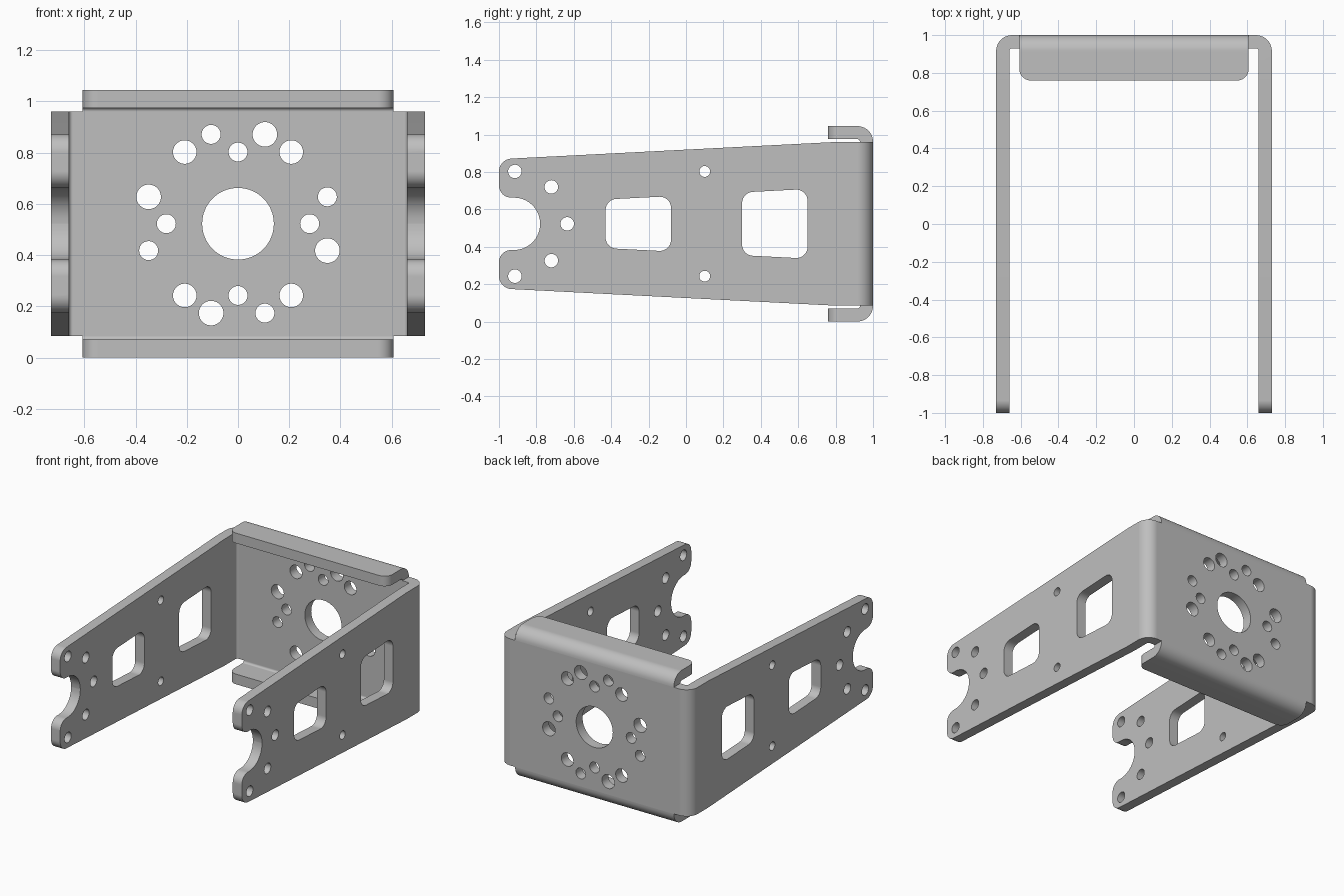
import bpy, bmesh, math
from mathutils import Vector

if "Cube" in bpy.data.objects:
    bpy.data.objects.remove(bpy.data.objects["Cube"], do_unlink=True)

HEIGHT, MID = 1.045, 0.5225
HALF_W, THICK, BEND = 0.73, 0.07, 0.085

grey = bpy.data.materials.new("bare metal grey")
grey.use_nodes = True
grey.diffuse_color = (0.52, 0.52, 0.52, 1)
grey.node_tree.nodes["Principled BSDF"].inputs["Base Color"].default_value = grey.diffuse_color


def rounded(corners, segs=10):
    """Outline from (u, v, radius) corners, each filleted by its radius."""
    out = []
    for i, (u, v, r) in enumerate(corners):
        p = Vector((u, v))
        if r == 0:
            out.append(p)
            continue
        a = (Vector(corners[i - 1][:2]) - p).normalized()
        b = (Vector(corners[(i + 1) % len(corners)][:2]) - p).normalized()
        half = a.angle(b) / 2
        centre = p + (a + b).normalized() * r / math.sin(half)
        start = p + a * r / math.tan(half) - centre
        end = p + b * r / math.tan(half) - centre
        sweep = math.pi - 2 * half
        for k in range(segs + 1):
            t = k / segs
            out.append(centre + (start * math.sin((1 - t) * sweep)
                                 + end * math.sin(t * sweep)) / math.sin(sweep))
    return out


def circle(u, v, r, n=40):
    return [Vector((u + r * math.cos(2 * math.pi * k / n),
                    v + r * math.sin(2 * math.pi * k / n))) for k in range(n)]


def prism(name, outlines, axis, lo, hi):
    """Extrude flat outlines along an axis from lo to hi."""
    place = {"X": lambda p, d: (d, p.x, p.y),
             "Y": lambda p, d: (p.x, d, p.y),
             "Z": lambda p, d: (p.x, p.y, d)}[axis]
    bm = bmesh.new()
    for outline in outlines:
        face = bm.faces.new([bm.verts.new(place(p, lo)) for p in outline])
        ext = bmesh.ops.extrude_face_region(bm, geom=[face], use_keep_orig=True)
        shift = Vector(place(Vector((0, 0)), hi - lo))
        bmesh.ops.translate(bm, vec=shift,
                            verts=[g for g in ext["geom"] if isinstance(g, bmesh.types.BMVert)])
    bmesh.ops.recalc_face_normals(bm, faces=bm.faces)
    mesh = bpy.data.meshes.new(name)
    bm.to_mesh(mesh)
    bm.free()
    mesh.materials.append(grey)
    ob = bpy.data.objects.new(name, mesh)
    bpy.context.scene.collection.objects.link(ob)
    return ob


def select(ob):
    bpy.ops.object.select_all(action="DESELECT")
    ob.select_set(True)
    bpy.context.view_layer.objects.active = ob


def cut(ob, tool, operation):
    tool.hide_render = True
    mod = ob.modifiers.new("cut", "BOOLEAN")
    mod.operation, mod.solver, mod.object = operation, "EXACT", tool
    select(ob)
    bpy.ops.object.modifier_apply(modifier=mod.name)
    bpy.data.objects.remove(tool, do_unlink=True)


def finish(ob):
    select(ob)
    bpy.ops.object.shade_smooth_by_angle(angle=math.radians(25))
    ob.modifiers.new("even shading", "WEIGHTED_NORMAL").keep_sharp = True


def flip(points):
    """Mirror an outline about the middle height, keeping a closed loop."""
    return [(u, HEIGHT - v, r) for u, v, r in reversed(points)]


# U-shaped sheet: two arms bent forward from the back plate
inner = HALF_W - THICK
bracket = prism("bracket_body", [rounded([
    (-HALF_W, -1, 0), (-HALF_W, 1, BEND), (HALF_W, 1, BEND), (HALF_W, -1, 0),
    (inner, -1, 0), (inner, 1 - THICK, BEND - THICK),
    (-inner, 1 - THICK, BEND - THICK), (-inner, -1, 0)])], "Z", 0, HEIGHT)

# Tapered arm silhouette with the round notch at the front
upper = [(-0.78, 0.6625, 0.139), (-1, 0.6625, 0.065), (-1, 0.868, 0.07),
         (0.8, 0.96, 0), (1.1, 0.96, 0)]
cut(bracket, prism("arm_outline", [rounded(upper + flip(upper))], "X", -1, 1), "INTERSECT")

# Arm holes and tapered windows, through both arms
arm_cuts = [circle(-0.635, MID, 0.036)]
for y, dz, r in [(-0.915, 0.28, 0.036), (-0.72, 0.197, 0.036), (0.1, 0.28, 0.029)]:
    arm_cuts += [circle(y, MID + s * dz, r) for s in (-1, 1)]
for y0, y1, h0, h1 in [(-0.43, -0.08, 0.13, 0.148), (0.3, 0.65, 0.168, 0.186)]:
    top = [(y0, MID + h0, 0.06), (y1, MID + h1, 0.06)]
    arm_cuts.append(rounded(top + flip(top)))
cut(bracket, prism("arm_cutter", arm_cuts, "X", -1, 1), "DIFFERENCE")

# Back plate holes: large centre bore and a ring repeated by half a turn
back_cuts = [circle(0, MID, 0.14, 64)]
for x, dz, r in [(0, 0.28, 0.037), (0.28, 0, 0.037), (0.105, 0.349, 0.048),
                 (-0.105, 0.349, 0.037), (0.208, 0.28, 0.046), (-0.208, 0.28, 0.046),
                 (-0.349, 0.105, 0.048), (0.349, 0.105, 0.037)]:
    back_cuts += [circle(s * x, MID + s * dz, r) for s in (-1, 1)]
cut(bracket, prism("back_cutter", back_cuts, "Y", 0.85, 1.1), "DIFFERENCE")
finish(bracket)

# Short lips bent forward from the top and bottom of the back plate
lip = [(1, 0.96, 0), (1, HEIGHT, BEND - 0.001), (0.76, HEIGHT, 0), (0.76, HEIGHT - THICK, 0),
       (1 - THICK, HEIGHT - THICK, BEND - THICK - 0.001), (1 - THICK, 0.96, 0)]
for name, profile in (("top_lip", lip), ("bottom_lip", flip(lip))):
    ob = prism(name, [rounded(profile)], "X", -0.7, 0.7)
    plan = [(-0.607, 1.1, 0), (-0.607, 0.76, 0.06), (0.607, 0.76, 0.06), (0.607, 1.1, 0)]
    cut(ob, prism("lip_outline", [rounded(plan)], "Z", -0.1, 1.2), "INTERSECT")
    finish(ob)
